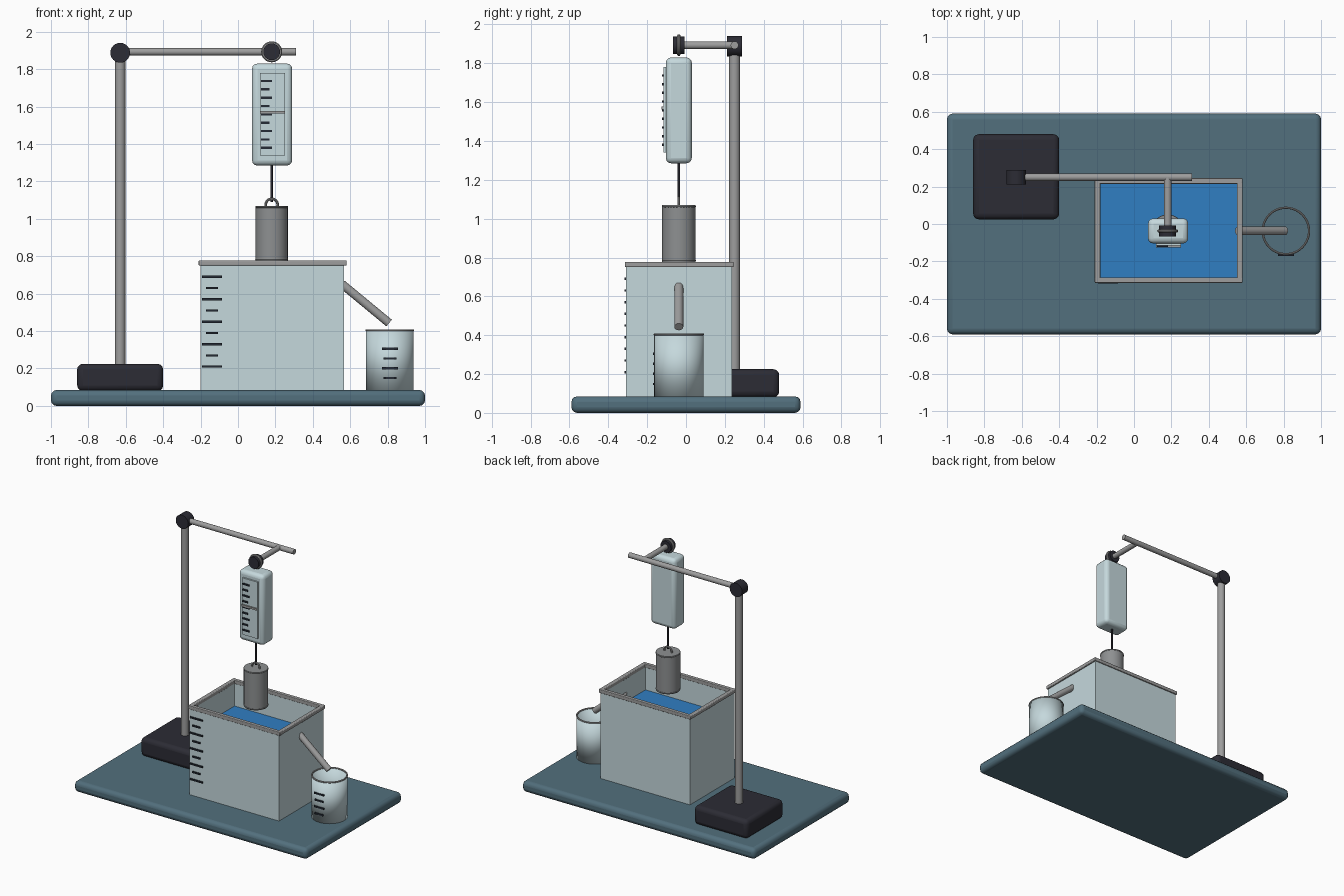
import bpy, math
from mathutils import Vector

if "Cube" in bpy.data.objects:
    bpy.data.objects.remove(bpy.data.objects["Cube"])


def material(name, r, g, b):
    m = bpy.data.materials.new(name)
    m.diffuse_color = (r, g, b, 1)
    m.use_nodes = True
    m.node_tree.nodes["Principled BSDF"].inputs["Base Color"].default_value = m.diffuse_color
    return m


SLATE = material("slate blue", 0.085, 0.16, 0.205)
DARK = material("charcoal", 0.025, 0.025, 0.035)
STEEL = material("steel", 0.34, 0.34, 0.34)
IRON = material("weight grey", 0.27, 0.28, 0.285)
PALE = material("pale glass", 0.56, 0.69, 0.72)
WATER = material("water blue", 0.03, 0.21, 0.54)
INK = material("ink", 0.018, 0.024, 0.035)


def finish(name, mat, smooth=True):
    o = bpy.context.object
    o.name = name
    o.data.materials.append(mat)
    if smooth:
        bpy.ops.object.shade_smooth_by_angle(angle=math.radians(35))
    return o


def box(name, mat, x0, x1, y0, y1, z0, z1, bevel=0):
    bpy.ops.mesh.primitive_cube_add(
        size=1, location=((x0 + x1) / 2, (y0 + y1) / 2, (z0 + z1) / 2))
    o = bpy.context.object
    o.scale = (x1 - x0, y1 - y0, z1 - z0)
    bpy.ops.object.transform_apply(location=False, rotation=False, scale=True)
    if bevel:
        b = o.modifiers.new("rounded edges", 'BEVEL')
        b.width, b.segments = bevel, 3
    return finish(name, mat, bevel > 0)


def rod(name, mat, a, b, radius, sides=32):
    a, b = Vector(a), Vector(b)
    d = b - a
    bpy.ops.mesh.primitive_cylinder_add(
        vertices=sides, radius=radius, depth=d.length, location=(a + b) / 2,
        rotation=d.to_track_quat('Z', 'Y').to_euler())
    return finish(name, mat)


def ring(name, mat, loc, major, minor, rot=(0, 0, 0)):
    bpy.ops.mesh.primitive_torus_add(
        location=loc, rotation=rot, major_radius=major, minor_radius=minor,
        major_segments=40, minor_segments=10)
    return finish(name, mat)


def ticks(name, x0, y, zs, long, short, centred=False):
    # Alternating long and short graduation plates on a front surface
    for i, z in enumerate(zs):
        w = short if i % 2 else long
        x = x0 + (long - w) / 2 if centred else x0
        box(f"{name}_{i + 1}", INK, x, x + w, y - 0.009, y, z - 0.006, z + 0.006)


X, Y = 0.18, -0.037      # axis of the hanging parts
PX, PY, PZ = -0.63, 0.25, 1.888   # top of the stand

# Base board and stand
box("base_board", SLATE, -1, 1, -0.59, 0.59, 0, 0.085, 0.03)
box("stand_foot", DARK, -0.86, -0.40, 0.025, 0.48, 0.08, 0.225, 0.03)
rod("stand_post", STEEL, (PX, PY, 0.2), (PX, PY, PZ), 0.028)
rod("stand_clamp", DARK, (PX, PY - 0.038, PZ), (PX, PY + 0.038, PZ), 0.053, 24)
rod("cross_bar", STEEL, (PX, PY, PZ + 0.005), (0.31, PY, PZ + 0.005), 0.02)
rod("short_arm", STEEL, (X, PY, PZ + 0.005), (X, Y, PZ + 0.005), 0.02)
rod("hanger_clamp", DARK, (X, Y - 0.03, PZ + 0.005), (X, Y + 0.03, PZ + 0.005), 0.045, 24)
ring("hanger_ring", STEEL, (X, Y, PZ + 0.005), 0.047, 0.009, (math.pi / 2, 0, 0))

# Spring balance
box("balance_body", PALE, 0.075, 0.29, -0.104, 0.03, 1.285, 1.83, 0.028)
box("balance_dial", PALE, 0.118, 0.25, -0.116, -0.10, 1.34, 1.78)
ticks("balance_tick", 0.123, -0.115, [1.737 - 0.0446 * i for i in range(9)], 0.058, 0.046)
box("balance_pointer", STEEL, 0.118, 0.25, -0.126, -0.115, 1.563, 1.577)

# Suspended weight
rod("hanging_wire", DARK, (X, Y, 1.09), (X, Y, 1.30), 0.006, 12)
rod("weight", IRON, (X, Y, 0.777), (X, Y, 1.07), 0.086)
ring("weight_top_edge", IRON, (X, Y, 1.063), 0.082, 0.006)
ring("weight_bottom_edge", IRON, (X, Y, 0.784), 0.082, 0.006)
ring("weight_loop", STEEL, (X, Y, 1.075), 0.032, 0.007, (math.pi / 2, 0, 0))

# Overflow tank: floor, four walls, rim and water
TX0, TX1, TY0, TY1 = -0.2, 0.568, -0.308, 0.237
box("tank_floor", PALE, TX0, TX1, TY0, TY1, 0.083, 0.1)
for side, y in (("front", TY0), ("back", TY1 - 0.016)):
    box(f"tank_{side}_wall", PALE, TX0, TX1, y, y + 0.016, 0.09, 0.765)
for side, x in (("left", TX0), ("right", TX1 - 0.016)):
    box(f"tank_{side}_wall", PALE, x, x + 0.016, TY0 + 0.016, TY1 - 0.016, 0.09, 0.765)
RX0, RX1, RY0, RY1, W = -0.21, 0.58, -0.315, 0.245, 0.03
for side, y in (("front", RY0), ("back", RY1 - W)):
    box(f"rim_{side}", STEEL, RX0, RX1, y, y + W, 0.75, 0.778, 0.005)
for side, x in (("left", RX0), ("right", RX1 - W)):
    box(f"rim_{side}", STEEL, x, x + W, RY0 + 0.01, RY1 - 0.01, 0.75, 0.778, 0.005)
box("water", WATER, TX0 + 0.014, TX1 - 0.014, TY0 + 0.014, TY1 - 0.014, 0.095, 0.575)
ticks("tank_tick", -0.193, TY0, [0.69 - 0.06 * i for i in range(9)], 0.107, 0.064, True)

# Spout
rod("spout", STEEL, (0.555, Y, 0.652), (0.808, Y, 0.443), 0.023)

# Catch beaker: open tube with a rolled lip
BX = 0.812
bpy.ops.mesh.primitive_cylinder_add(
    vertices=40, radius=0.127, depth=0.32, end_fill_type='NOTHING',
    location=(BX, Y, 0.244))
wall = bpy.context.object.modifiers.new("wall", 'SOLIDIFY')
wall.thickness = 0.008
finish("beaker", PALE)
ring("beaker_lip", STEEL, (BX, Y, 0.404), 0.124, 0.006)
ticks("beaker_tick", 0.77, Y - 0.124, [0.305 - 0.052 * i for i in range(4)], 0.085, 0.07, True)
